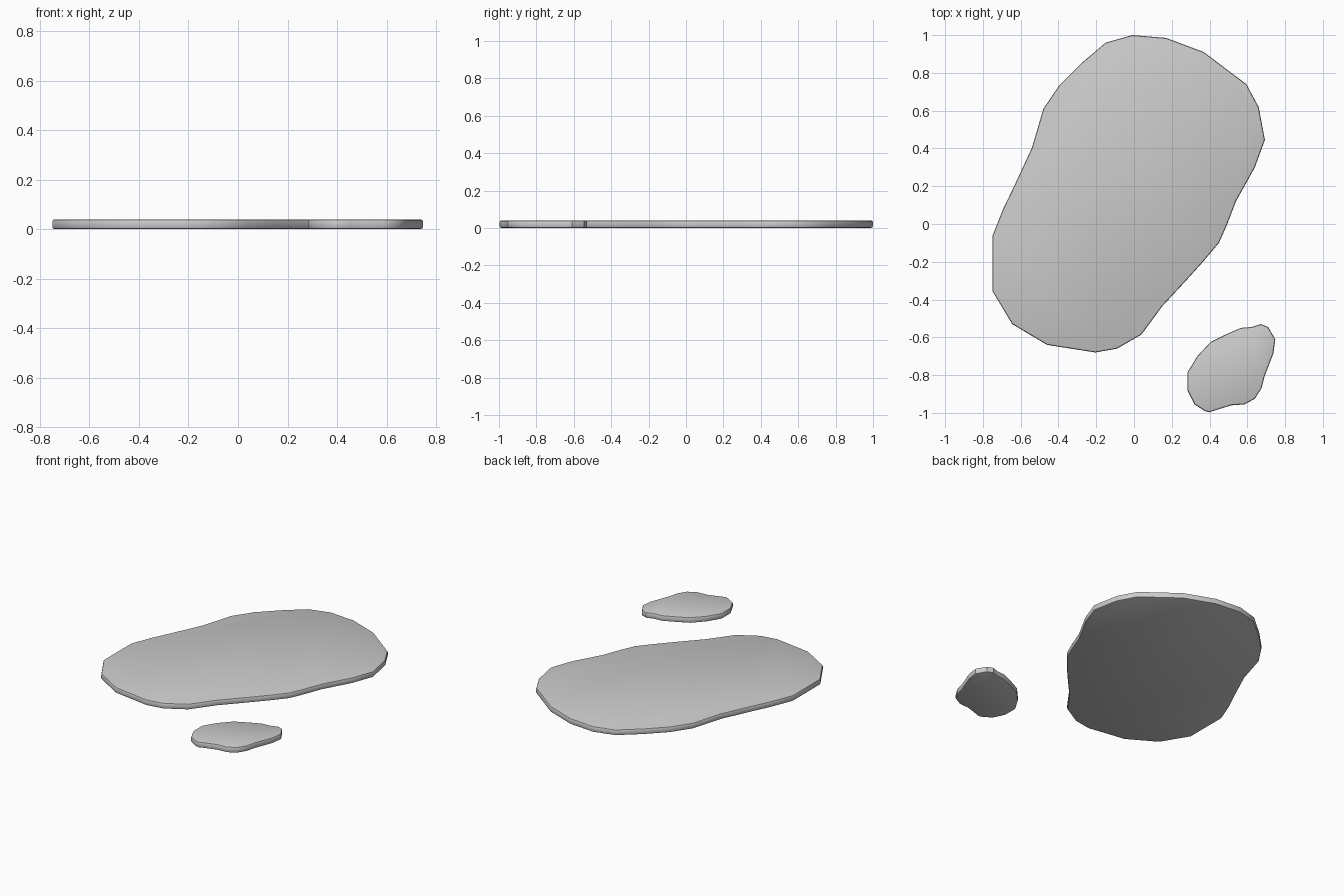
import bpy, bmesh

if "Cube" in bpy.data.objects:
    bpy.data.objects.remove(bpy.data.objects["Cube"])

THICKNESS = 0.04
BEVEL = 0.01


def slab(name, outline):
    """Flat slab from a clockwise outline, with softened top and bottom rims."""
    bm = bmesh.new()
    base = bm.faces.new([bm.verts.new((x, y, 0)) for x, y in outline])
    ext = bmesh.ops.extrude_face_region(bm, geom=[base], use_keep_orig=True)
    top = [v for v in ext["geom"] if isinstance(v, bmesh.types.BMVert)]
    bmesh.ops.translate(bm, vec=(0, 0, THICKNESS), verts=top)
    bmesh.ops.recalc_face_normals(bm, faces=bm.faces[:])
    rims = [e for e in bm.edges if abs(e.verts[0].co.z - e.verts[1].co.z) < 1e-5]
    bmesh.ops.bevel(bm, geom=rims, offset=BEVEL, segments=2, profile=0.5,
                    affect='EDGES', clamp_overlap=True)
    mesh = bpy.data.meshes.new(name)
    bm.to_mesh(mesh)
    bm.free()
    obj = bpy.data.objects.new(name, mesh)
    bpy.context.collection.objects.link(obj)
    bpy.ops.object.select_all(action='DESELECT')
    obj.select_set(True)
    bpy.context.view_layer.objects.active = obj
    bpy.ops.object.shade_smooth_by_angle(angle=0.6)
    return obj


# Large puddle-shaped slab
slab("large_slab", [
    (-0.01, 1.0), (0.17, 0.985), (0.37, 0.91), (0.595, 0.74), (0.66, 0.62),
    (0.693, 0.445), (0.64, 0.30), (0.54, 0.12), (0.49, -0.01), (0.45, -0.10),
    (0.37, -0.195), (0.28, -0.295), (0.15, -0.435), (0.04, -0.585),
    (-0.09, -0.66), (-0.205, -0.68), (-0.46, -0.64), (-0.645, -0.53),
    (-0.75, -0.355), (-0.75, -0.065), (-0.695, 0.075), (-0.63, 0.21),
    (-0.54, 0.405), (-0.48, 0.61), (-0.395, 0.735), (-0.28, 0.85),
    (-0.15, 0.96)])

# Small slab beside it
slab("small_slab", [
    (0.67, -0.53), (0.71, -0.545), (0.748, -0.61), (0.738, -0.685),
    (0.69, -0.81), (0.675, -0.87), (0.64, -0.925), (0.585, -0.955),
    (0.515, -0.96), (0.45, -0.98), (0.40, -0.997), (0.375, -0.99), (0.32, -0.955),
    (0.283, -0.88), (0.283, -0.785), (0.335, -0.70), (0.405, -0.625),
    (0.485, -0.585), (0.565, -0.55), (0.625, -0.545)])
